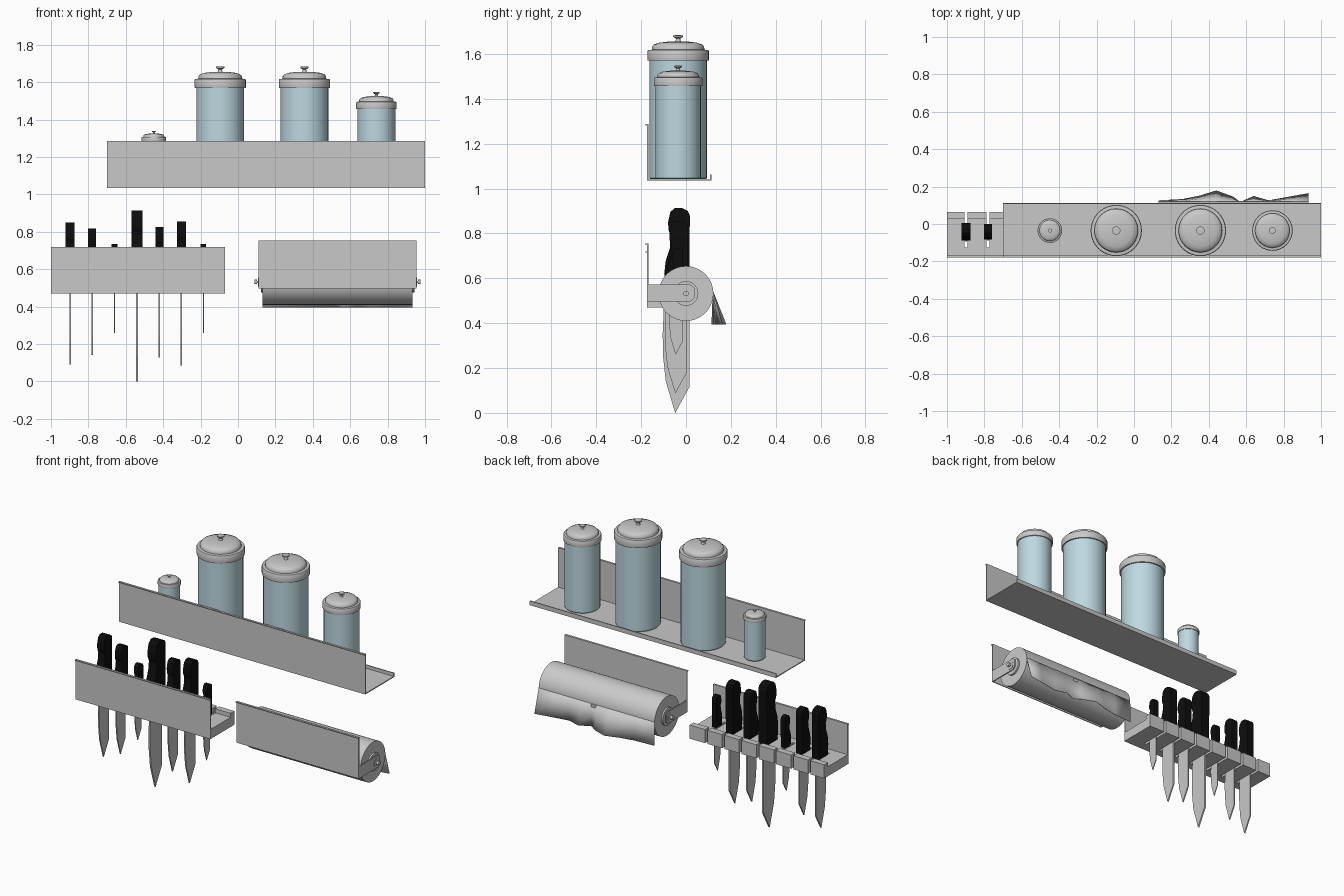
import bpy, bmesh, math
from mathutils import Matrix, Vector

if "Cube" in bpy.data.objects:
    bpy.data.objects.remove(bpy.data.objects["Cube"])


def material(name, rgb):
    m = bpy.data.materials.new(name)
    m.diffuse_color = (*rgb, 1)
    m.use_nodes = True
    m.node_tree.nodes["Principled BSDF"].inputs["Base Color"].default_value = m.diffuse_color
    return m


STEEL = material("steel grey", (0.58, 0.58, 0.58))
BLUE = material("pale blue", (0.51, 0.69, 0.75))
BLACK = material("handle black", (0.004, 0.004, 0.004))
PAPER = material("paper grey", (0.60, 0.60, 0.60))


def finish(name, bm, mat, smooth=None):
    bmesh.ops.recalc_face_normals(bm, faces=bm.faces)
    me = bpy.data.meshes.new(name)
    bm.to_mesh(me)
    bm.free()
    me.materials.append(mat)
    ob = bpy.data.objects.new(name, me)
    bpy.context.collection.objects.link(ob)
    if smooth:
        bpy.ops.object.select_all(action='DESELECT')
        ob.select_set(True)
        bpy.context.view_layer.objects.active = ob
        bpy.ops.object.shade_smooth_by_angle(angle=math.radians(smooth))
    return ob


def add_prism(bm, pts, x0, x1):
    """Extrude a (y, z) outline along x."""
    f = bm.faces.new([bm.verts.new((x0, y, z)) for y, z in pts])
    ext = bmesh.ops.extrude_face_region(bm, geom=[f])
    vs = [v for v in ext["geom"] if isinstance(v, bmesh.types.BMVert)]
    bmesh.ops.translate(bm, verts=vs, vec=(x1 - x0, 0, 0))


def prism(name, pts, x0, x1, mat, smooth=None):
    bm = bmesh.new()
    add_prism(bm, pts, x0, x1)
    return finish(name, bm, mat, smooth)


def rect(y0, z0, y1, z1):
    return [(y0, z0), (y1, z0), (y1, z1), (y0, z1)]


def lathe(name, prof, loc, mat, segs=40):
    """Spin an (r, z) profile about a vertical axis; it starts and ends on the axis."""
    bm = bmesh.new()
    vs = [bm.verts.new((r, 0, z)) for r, z in prof]
    es = [bm.edges.new(p) for p in zip(vs, vs[1:])]
    bmesh.ops.spin(bm, geom=vs + es, cent=(0, 0, 0), axis=(0, 0, 1),
                   angle=2 * math.pi, steps=segs)
    bmesh.ops.remove_doubles(bm, verts=bm.verts, dist=0.0004)
    bmesh.ops.translate(bm, verts=bm.verts, vec=loc)
    return finish(name, bm, mat, 35)


def rod(name, x0, x1, r, mat, y=0.0, z=0.532, segs=24):
    bm = bmesh.new()
    bmesh.ops.create_cone(bm, cap_ends=True, segments=segs, radius1=r, radius2=r,
                          depth=x1 - x0,
                          matrix=Matrix.Translation(((x0 + x1) / 2, y, z))
                          @ Matrix.Rotation(math.pi / 2, 4, 'Y'))
    return finish(name, bm, mat, 35)


def panel_outline(z0, z1):
    """Thin upright sheet with a small folded lip at the top."""
    return [(-.173, z0), (-.167, z0), (-.167, z1), (-.18, z1),
            (-.18, z1 - .006), (-.173, z1 - .006)]


# Canister shelf: back panel, floor and low lip in one folded sheet
prism("canister_shelf",
      [(-.173, 1.035), (.113, 1.035), (.113, 1.062), (.107, 1.062), (.107, 1.041),
       (-.167, 1.041), (-.167, 1.287), (-.18, 1.287), (-.18, 1.281), (-.173, 1.281)],
      -.70, 1.0, STEEL)

# Canisters: x, scale, lid base height
LID = [(0, 0), (.136, 0), (.137, .004), (.137, .042), (.134, .047), (.117, .049), (.116, .062),
       (.108, .072), (.085, .080), (.045, .085), (.012, .086), (.009, .098),
       (.022, .106), (.022, .113), (0, .114)]
for i, (x, s, z) in enumerate([(-.45, .478, 1.285), (-.095, 1, 1.57),
                               (.355, 1, 1.57), (.74, .79, 1.458)]):
    h = z - 1.042
    r = .128 * s
    lathe(f"canister_body_{i+1}", [(0, 0), (r - .004, 0), (r, .005), (r, h + .005), (0, h + .005)],
          (x, -.035, 1.042), BLUE)
    lathe(f"canister_lid_{i+1}", [(a * s, b * s) for a, b in LID], (x, -.035, z), STEEL)

# Knife rack: panel and slotted tray
KNIVES = [(-.897, .83), (-.78, .74), (-.66, .52), (-.54, 1), (-.42, .765), (-.303, .84), (-.185, .52)]
prism("knife_rack_panel", panel_outline(.47, .72), -1.0, -.07, STEEL)
tray = prism("knife_rack_tray",
             [(-.168, .47), (.065, .47), (.065, .555), (.027, .555), (.027, .53), (-.168, .53)],
             -1.0, -.07, STEEL)
bm = bmesh.new()
for x, s in KNIVES:
    add_prism(bm, rect(-.125, .4, .1, .7), x - .008, x + .008)
cutter = finish("slot_cutter", bm, STEEL)
cutter.hide_render = True
cutter.hide_viewport = False
cutter.display_type = 'WIRE'
cut = tray.modifiers.new("slots", 'BOOLEAN')
cut.operation, cut.object, cut.solver = 'DIFFERENCE', cutter, 'EXACT'

# Knives: outlines at full size, scaled about the top of the tray
BLADE = [(.015, .56), (.015, .115), (-.048, 0), (-.09, .14), (-.102, .25), (-.104, .35), (-.095, .56)]
HANDLE = [(.015, .54), (.017, .88), (.008, .90), (-.02, .914), (-.05, .914), (-.07, .895),
          (-.08, .85), (-.078, .815), (-.066, .785), (-.072, .735), (-.09, .68),
          (-.097, .62), (-.09, .54)]


def fit(pts, s):
    return [(-.045 + (y + .045) * s, .541 + (z - .541) * s) for y, z in pts]


for i, (x, s) in enumerate(KNIVES):
    prism(f"knife_blade_{i+1}", fit(BLADE, s), x - .005 * s, x + .005 * s, STEEL)
    prism(f"knife_handle_{i+1}", fit(HANDLE, s), x - .029 * s, x + .029 * s, BLACK)

# Towel holder: panel, side arms, spindle, washers and knobs
prism("towel_holder_panel", panel_outline(.497, .755), .11, .955, STEEL)
for side, x, d in (("left", .11, 1), ("right", .955, -1)):
    a, b = sorted((x, x + d * .006))
    prism(f"holder_arm_{side}", [(-.17, .497), (.02, .497), (.037, .512), (.037, .557),
                                 (.02, .572), (-.17, .572)], a, b, STEEL)
    a, b = sorted((x, x - d * .008))
    rod(f"spindle_washer_{side}", a, b, .006, STEEL)
    a, b = sorted((x - d * .008, x - d * .022))
    rod(f"spindle_knob_{side}", a, b, .012, STEEL)
    a, b = sorted((x, x - d * .003))
    rod(f"spindle_plate_{side}", a, b, .024, STEEL)
    a, b = sorted((x + d * .012, x + d * .03))
    rod(f"roll_cap_{side}", a, b, .055, STEEL)
rod("spindle", .11, .955, .02, STEEL)

# Paper roll and its loose wavy end
rod("paper_roll", .132, .932, .122, PAPER, segs=64)
EDGE = [(.132, .125), (.26, .132), (.35, .15), (.44, .178), (.53, .145), (.57, .115),
        (.64, .148), (.72, .125), (.83, .145), (.932, .163)]
bm = bmesh.new()
rows = [[bm.verts.new((x, .1205 + (y - .1205) * t, .54 - .145 * t)) for x, y in EDGE]
        for t in (0, .5, 1)]
for upper, lower in zip(rows, rows[1:]):
    for k in range(len(EDGE) - 1):
        bm.faces.new((upper[k], upper[k + 1], lower[k + 1], lower[k]))
sheet = finish("loose_paper_sheet", bm, PAPER, 40)
thick = sheet.modifiers.new("thickness", 'SOLIDIFY')
thick.thickness, thick.offset = .003, 0
